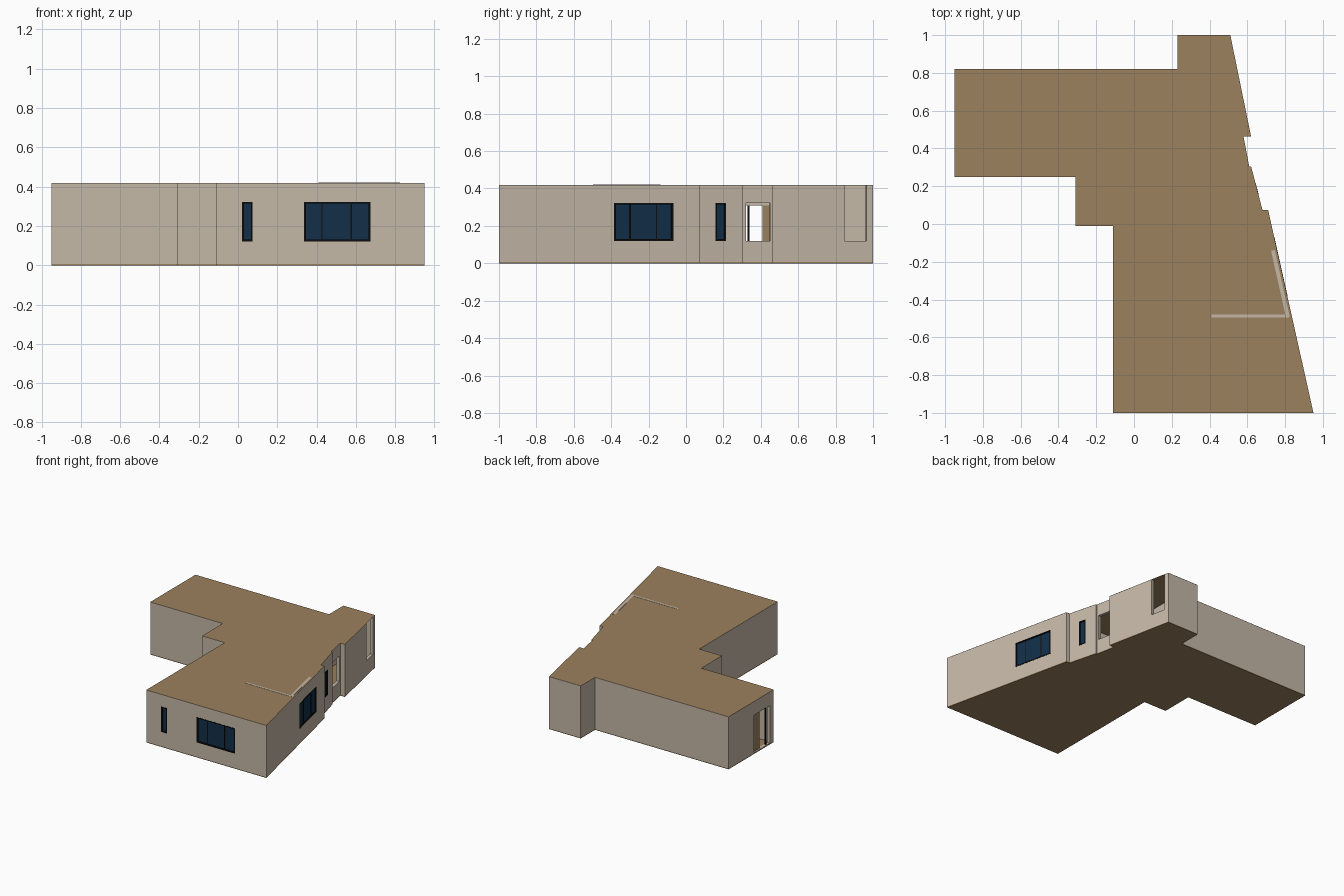
import bpy, bmesh
from mathutils import Vector

if "Cube" in bpy.data.objects:
    bpy.data.objects.remove(bpy.data.objects["Cube"])

TH, Z0, ZT = 0.025, 0.007, 0.419   # wall thickness, wall bottom, wall top


def material(name, col):
    m = bpy.data.materials.new(name)
    m.diffuse_color = (*col, 1)
    m.use_nodes = True
    m.node_tree.nodes["Principled BSDF"].inputs["Base Color"].default_value = m.diffuse_color
    return m


BEIGE = material("beige_plaster", (0.56, 0.48, 0.39))
BROWN = material("brown_board", (0.33, 0.22, 0.11))
GLASS = material("dark_blue_glass", (0.006, 0.028, 0.065))
BLACK = material("black_frame", (0.004, 0.004, 0.004))

# Plan outline, counter-clockwise from the front left corner
OUT = [Vector(p) for p in [
    (-0.11, -1), (0.95, -1), (0.71, 0.075), (0.68, 0.075), (0.62, 0.305), (0.61, 0.305),
    (0.58, 0.462), (0.62, 0.462), (0.51, 1), (0.23, 1), (0.23, 0.82), (-0.95, 0.82),
    (-0.95, 0.25), (-0.31, 0.25), (-0.31, -0.01), (-0.11, -0.01)]]
N = len(OUT)


def edge(i):
    """Start, direction, inward normal and length of an outline edge."""
    d = OUT[(i + 1) % N] - OUT[i]
    u = d.normalized()
    return OUT[i], u, Vector((-u.y, u.x)), d.length


def inset(i):
    """Mitred inner corner of the outline."""
    a, b = edge(i - 1)[2], edge(i)[2]
    return OUT[i] + (a + b) * TH / (1 + a.dot(b))


def add_prism(bm, pts, z0, z1):
    lo = [bm.verts.new((p[0], p[1], z0)) for p in pts]
    hi = [bm.verts.new((p[0], p[1], z1)) for p in pts]
    n = len(pts)
    bm.faces.new(lo[::-1])
    bm.faces.new(hi)
    for k in range(n):
        j = (k + 1) % n
        bm.faces.new((lo[k], lo[j], hi[j], hi[k]))


def finish(name, bm, mat):
    bmesh.ops.recalc_face_normals(bm, faces=bm.faces)
    me = bpy.data.meshes.new(name)
    bm.to_mesh(me)
    bm.free()
    me.materials.append(mat)
    ob = bpy.data.objects.new(name, me)
    bpy.context.collection.objects.link(ob)
    return ob


def prisms(name, items, mat):
    bm = bmesh.new()
    for pts, z0, z1 in items:
        add_prism(bm, pts, z0, z1)
    return finish(name, bm, mat)


def strip(i, d0, d1, near, far):
    """Plan quad along edge i between two distances and two depths."""
    p, u, n, _ = edge(i)
    return [p + u * d0 + n * near, p + u * d1 + n * near,
            p + u * d1 + n * far, p + u * d0 + n * far]


def span(i, axis, a, b):
    """Turn two x or y coordinates into distances along edge i."""
    p, u, _, _ = edge(i)
    return sorted(((a - p[axis]) / u[axis], (b - p[axis]) / u[axis]))


# Floor and roof sheets
prisms("floor_slab", [(OUT, 0, Z0)], BROWN)
bm = bmesh.new()
bm.faces.new([bm.verts.new((p.x, p.y, ZT + 0.0004)) for p in OUT])
finish("roof_sheet", bm, BROWN)

# Outer wall ring
bm = bmesh.new()
rings = [[bm.verts.new((p.x, p.y, z)) for p in pts]
         for pts, z in ((OUT, Z0), (OUT, ZT),
                        ([inset(i) for i in range(N)], ZT),
                        ([inset(i) for i in range(N)], Z0))]
for a, b in zip(rings, rings[1:] + rings[:1]):
    for k in range(N):
        j = (k + 1) % N
        bm.faces.new((a[k], a[j], b[j], b[k]))
walls = finish("outer_walls", bm, BEIGE)

# Openings: name, edge, axis, from, to, bottom, top, mullion positions (None = unglazed)
OPENINGS = [
    ("front_narrow_window", 0, 0, 0.02, 0.075, 0.12, 0.322, []),
    ("front_wide_window", 0, 0, 0.336, 0.674, 0.12, 0.322, [0.27, 0.71]),
    ("side_wide_window", 1, 1, -0.385, -0.068, 0.12, 0.322, [0.28, 0.72]),
    ("side_narrow_window", 3, 1, 0.157, 0.214, 0.12, 0.322, []),
    ("recess_opening", 5, 1, 0.32, 0.45, 0.12, 0.322, None),
    ("corner_opening", 7, 1, 0.847, 0.965, 0.12, 0.44, None),
    ("door_opening", 11, 1, 0.30, 0.50, 0.01, 0.31, None)]

cuts = []
for name, i, ax, a, b, z0, z1, mull in OPENINGS:
    d0, d1 = span(i, ax, a, b)
    cuts.append((strip(i, d0, d1, -0.02, TH + 0.015), z0, z1))
    if mull is None:
        continue
    f = 0.01                                     # frame width
    bars = [(strip(i, d0, d0 + f, -0.001, TH), z0, z1),
            (strip(i, d1 - f, d1, -0.001, TH), z0, z1),
            (strip(i, d0 + f, d1 - f, -0.001, TH), z0, z0 + f),
            (strip(i, d0 + f, d1 - f, -0.001, TH), z1 - f * 0.8, z1)]
    for t in mull:
        m = d0 + (d1 - d0) * t
        bars.append((strip(i, m - 0.003, m + 0.003, 0.004, TH), z0 + f, z1 - f * 0.8))
    prisms(name + "_frame", bars, BLACK)
    prisms(name + "_glass", [(strip(i, d0 + f, d1 - f, 0.008, 0.014),
                              z0 + f, z1 - f * 0.8)], GLASS)

cutter = prisms("opening_cutter", cuts, BEIGE)
cutter.hide_render = True
mod = walls.modifiers.new("openings", 'BOOLEAN')
mod.operation = 'DIFFERENCE'
mod.solver = 'EXACT'
mod.object = cutter
bpy.context.view_layer.objects.active = walls
bpy.ops.object.modifier_apply(modifier=mod.name)
bpy.data.objects.remove(cutter)

# Entrance door: brown leaf, dark edge post
d0, d1 = span(11, 1, 0.50, 0.41)
prisms("door_leaf", [(strip(11, d0, d1, 0.012, 0.02), 0.01, 0.31)], BROWN)
d0, d1 = span(11, 1, 0.34, 0.33)
prisms("door_post", [(strip(11, d0, d1, 0.008, 0.02), 0.01, 0.31)], BLACK)


# Inner partitions
def box(x0, x1, y0, y1):
    return ([(x0, y0), (x1, y0), (x1, y1), (x0, y1)], Z0, ZT - 0.001)


prisms("partitions", [
    box(0.20, 0.80, -0.495, -0.475),
    box(0.11, 0.68, -0.01, 0.01),
    box(0.13, 0.15, -0.475, -0.01),
    box(-0.31, 0.10, 0.25, 0.27),
    box(0.23, 0.25, 0.46, 0.80)], BEIGE)

# Wall tops that show through the roof
d0, d1 = span(1, 1, -0.135, -0.49)
prisms("exposed_wall_tops", [
    ([(0.41, -0.494), (0.80, -0.494), (0.80, -0.478), (0.41, -0.478)], ZT, 0.421),
    (strip(1, d0, d1, 0.012, 0.032), ZT, 0.421)], BEIGE)
